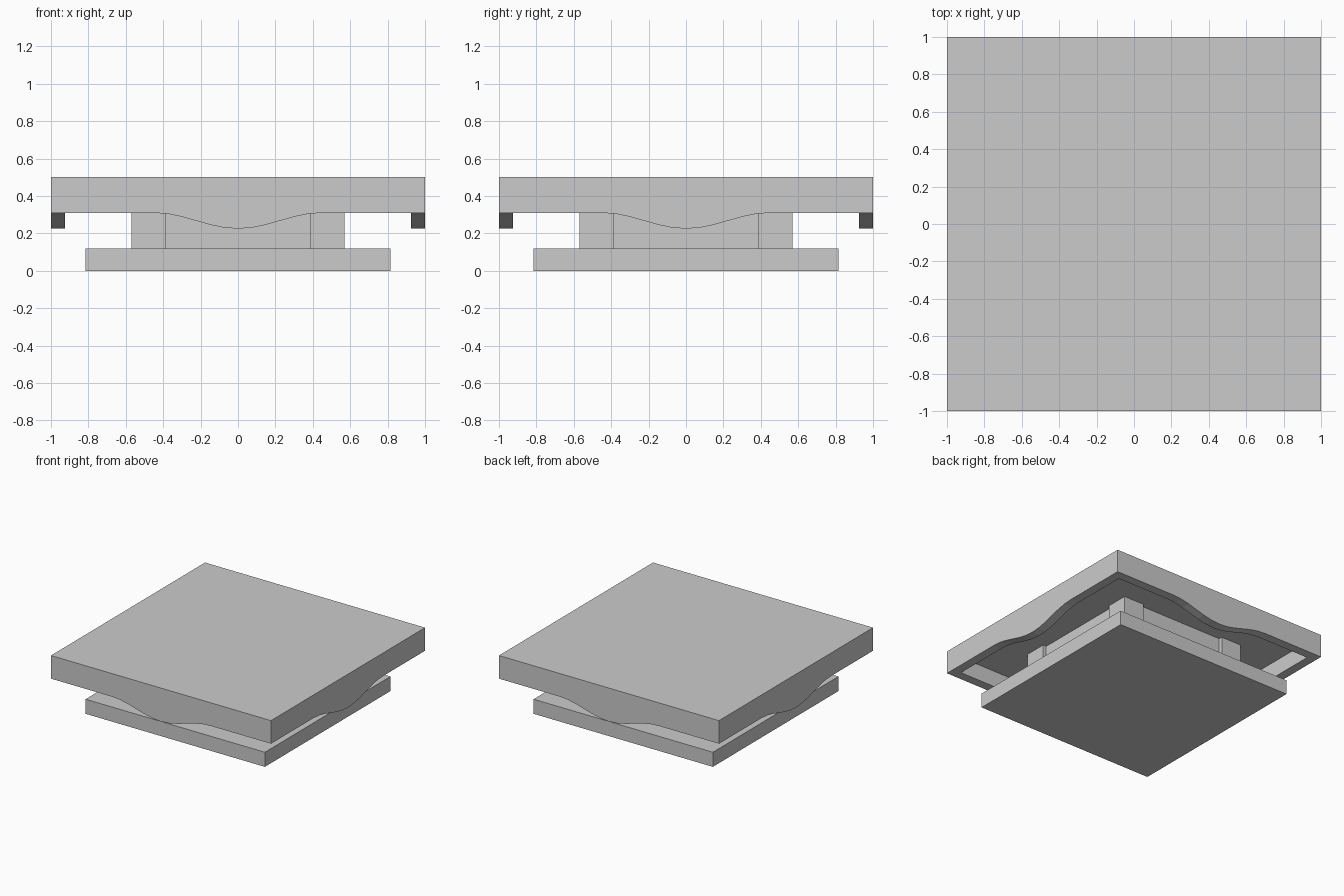
import bpy, bmesh
from math import cos, pi
from mathutils import Matrix

if "Cube" in bpy.data.objects:
    bpy.data.objects.remove(bpy.data.objects["Cube"])

RIM_Z, TOP_Z, CEIL_Z, BASE_Z = 0.31, 0.50, 0.443, 0.12
OUT, INN = 1.0, 0.925           # outer and inner half-widths of the rim
WAVE, DROP, STEPS = 0.45, 0.085, 12


def finish(bm, name):
    bmesh.ops.remove_doubles(bm, verts=bm.verts, dist=1e-4)
    bmesh.ops.recalc_face_normals(bm, faces=bm.faces)
    mesh = bpy.data.meshes.new(name)
    bm.to_mesh(mesh)
    bm.free()
    obj = bpy.data.objects.new(name, mesh)
    bpy.context.collection.objects.link(obj)
    return obj


def box(name, x0, x1, y0, y1, z0, z1):
    bm = bmesh.new()
    m = Matrix.Translation(((x0 + x1) / 2, (y0 + y1) / 2, (z0 + z1) / 2))
    m = m @ Matrix.Diagonal((x1 - x0, y1 - y0, z1 - z0, 1))
    bmesh.ops.create_cube(bm, size=1, matrix=m)
    return finish(bm, name)


def face(bm, pts, rot):
    bm.faces.new([bm.verts.new(rot @ Matrix.Translation(p).to_translation()) for p in pts])


# Tabletop: hollow slab whose four mitred rims dip in a wave at mid-side
xs = [-WAVE + 2 * WAVE * i / STEPS for i in range(STEPS + 1)]
wave = [(x, RIM_Z - DROP / 2 * (1 + cos(pi * x / WAVE))) for x in xs]
bm = bmesh.new()
for k in range(4):
    rot = Matrix.Rotation(k * pi / 2, 3, 'Z')
    outer = [(x, -OUT, z) for x, z in [(-OUT, RIM_Z)] + wave + [(OUT, RIM_Z)]]
    inner = [(x, -INN, z) for x, z in [(-INN, RIM_Z)] + wave + [(INN, RIM_Z)]]
    face(bm, outer + [(OUT, -OUT, TOP_Z), (-OUT, -OUT, TOP_Z)], rot)
    face(bm, inner + [(INN, -INN, CEIL_Z), (-INN, -INN, CEIL_Z)], rot)
    for i in range(len(outer) - 1):
        face(bm, [outer[i], outer[i + 1], inner[i + 1], inner[i]], rot)
for r, z in ((OUT, TOP_Z), (INN, CEIL_Z)):
    face(bm, [(-r, -r, z), (r, -r, z), (r, r, z), (-r, r, z)], Matrix.Identity(3))
finish(bm, "tabletop")

# Base plinth
box("base", -0.815, 0.815, -0.815, 0.815, 0, BASE_Z)

# Recessed pedestal panels between the corner posts
box("pedestal", -0.54, 0.54, -0.54, 0.54, BASE_Z, CEIL_Z)

# Square corner posts
for sx in (-1, 1):
    for sy in (-1, 1):
        x, y = sorted((sx * 0.385, sx * 0.57)), sorted((sy * 0.385, sy * 0.57))
        box("corner_post", *x, *y, BASE_Z, CEIL_Z)
